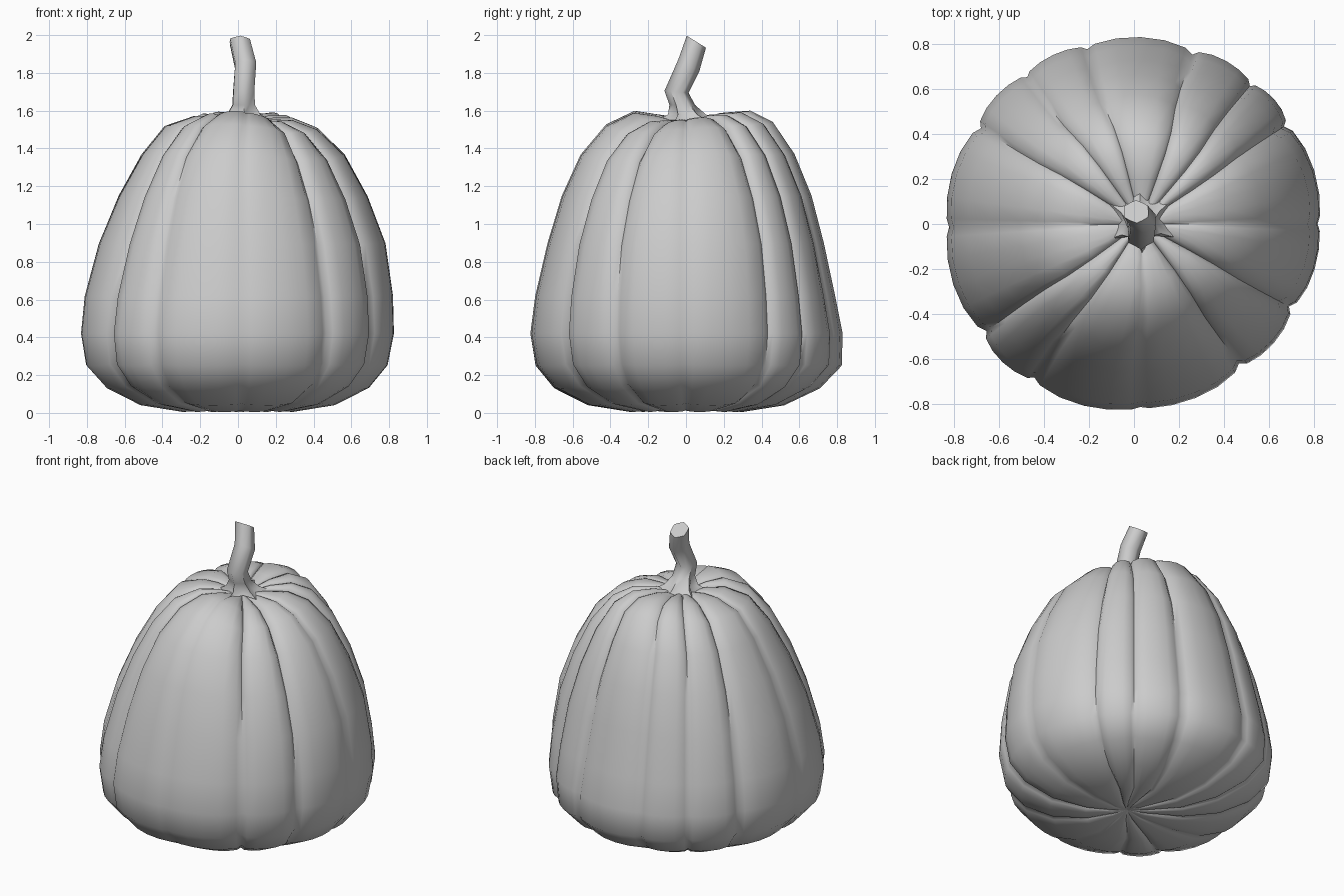
import bpy, bmesh
from math import sin, cos, pi, radians
from mathutils import Vector, Matrix

if "Cube" in bpy.data.objects:
    bpy.data.objects.remove(bpy.data.objects["Cube"])


def build(name, rings, bottom, top, sharp):
    """Skin closed rings of points, ending in a fan at each pole."""
    bm = bmesh.new()
    rows = [[bm.verts.new(p) for p in ring] for ring in rings]
    n = len(rows[0])
    lo, hi = bm.verts.new(bottom), bm.verts.new(top)
    for j in range(n):
        k = (j + 1) % n
        bm.faces.new((lo, rows[0][k], rows[0][j]))
        for a, b in zip(rows, rows[1:]):
            bm.faces.new((a[j], a[k], b[k], b[j]))
        bm.faces.new((rows[-1][j], rows[-1][k], hi))
    bmesh.ops.recalc_face_normals(bm, faces=bm.faces)
    me = bpy.data.meshes.new(name)
    bm.to_mesh(me)
    bm.free()
    ob = bpy.data.objects.new(name, me)
    bpy.context.collection.objects.link(ob)
    bpy.ops.object.select_all(action='DESELECT')
    ob.select_set(True)
    bpy.context.view_layer.objects.active = ob
    bpy.ops.object.shade_smooth_by_angle(angle=radians(sharp))
    return ob


# Body profile: radius and height towards +x, +y, -x, -y, then groove depth
PROFILE = [
    ((.10,) * 4, (.02,) * 4, .012),
    ((.30,) * 4, (.005,) * 4, .02),
    ((.52,) * 4, (.04,) * 4, .025),
    ((.70, .71, .70, .70), (.13,) * 4, .03),
    ((.80, .825, .81, .80), (.25,) * 4, .035),
    ((.835, .83, .84, .83), (.42,) * 4, .04),
    ((.83, .79, .82, .805), (.62,) * 4, .04),
    ((.79, .73, .745, .74), (.90,) * 4, .04),
    ((.695, .665, .64, .665), (1.15,) * 4, .04),
    ((.565, .575, .525, .565), (1.37,) * 4, .04),
    ((.40, .46, .42, .43), (1.51, 1.54, 1.52, 1.53), .04),
    ((.26, .34, .27, .28), (1.56, 1.60, 1.57, 1.60), .035),
    ((.14, .20, .17, .15), (1.56, 1.59, 1.57, 1.58), .03),
    ((.07,) * 4, (1.55,) * 4, .015),
]
# Uneven groove directions with relative depth, and samples across each rib
GROOVES = [(-144, 1), (-123, .8), (-88, .4), (-53, 1), (-28, 1), (0, .5), (33, 1),
           (50, .8), (71, .9), (105, .7), (126, .7), (148, .9), (181, .5), (216, 1)]
ACROSS = [0, .08, .28, .5, .72, .92]


def around(values, angle):
    q = (angle / (pi / 2)) % 4
    i = int(q) % 4
    f = .5 - .5 * cos(pi * (q - int(q)))
    return values[i] * (1 - f) + values[(i + 1) % 4] * f


def toward(angle, degrees):
    """1 in the given direction, fading to 0 at 45 degrees off."""
    c = cos(angle - radians(degrees))
    return max(0, 2 * c * c - 1) if c > 0 else 0


def outline(r, z, a):
    """Profile point at an angle, with the two uneven front corners."""
    r, z = around(r, a), around(z, a)
    size = min(1, r / .7)
    r += toward(a, -135) * .025 * (1 - z / .8) * size
    r -= toward(a, -45) * .018 * size
    z -= toward(a, -45) * .035 * min(1, r / .25) * max(0, z - .8) / .8
    return Vector((r, z))


columns = []
for (g0, d0), (g1, d1) in zip(GROOVES, GROOVES[1:]):
    for t in ACROSS:
        a = radians(g0 + (g1 - g0) * t)
        dent = (1 - max(0, sin(pi * t)) ** .4) * (d0 if t < .5 else d1)
        line = [outline(r, z, a) for r, z, d in PROFILE]
        col = []
        for i, p in enumerate(line):
            tan = (line[min(i + 1, len(line) - 1)] - line[max(i - 1, 0)]).normalized()
            q = p + Vector((-tan.y, tan.x)) * PROFILE[i][2] * dent
            r, z = max(q.x, .02), max(q.y, 0)
            shift = .03 * max(0, z - 1.3) / .25
            base = .025 if i == 0 else 0
            col.append((r * cos(a) + shift + base, r * sin(a) - base, z))
        columns.append(col)
build("pumpkin_body", list(zip(*columns)), (.03, -.03, .04), (.03, 0, 1.54), 75)

# Bent stem: centre, ridge radius, valley radius, tilt about x
STEM = [
    ((.03, .02, 1.55), .165, .085, 0),
    ((.03, .005, 1.58), .10, .065, 0),
    ((.03, -.02, 1.63), .068, .056, 0),
    ((.03, -.05, 1.70), .064, .054, -5),
    ((.04, .015, 1.84), .064, .055, -30),
    ((.01, .055, 1.965), .060, .054, -32),
]
rings = []
for c, ridge, valley, tilt in STEM:
    m = Matrix.Translation(c) @ Matrix.Rotation(radians(tilt), 4, 'X')
    ring = []
    for k in range(12):
        a = pi * k / 6 + radians(32)
        r = valley if k % 2 else ridge
        ring.append(m @ Vector((r * cos(a), r * sin(a), 0)))
    rings.append(ring)
build("stem", rings, (.03, .02, 1.52), STEM[-1][0], 70)
